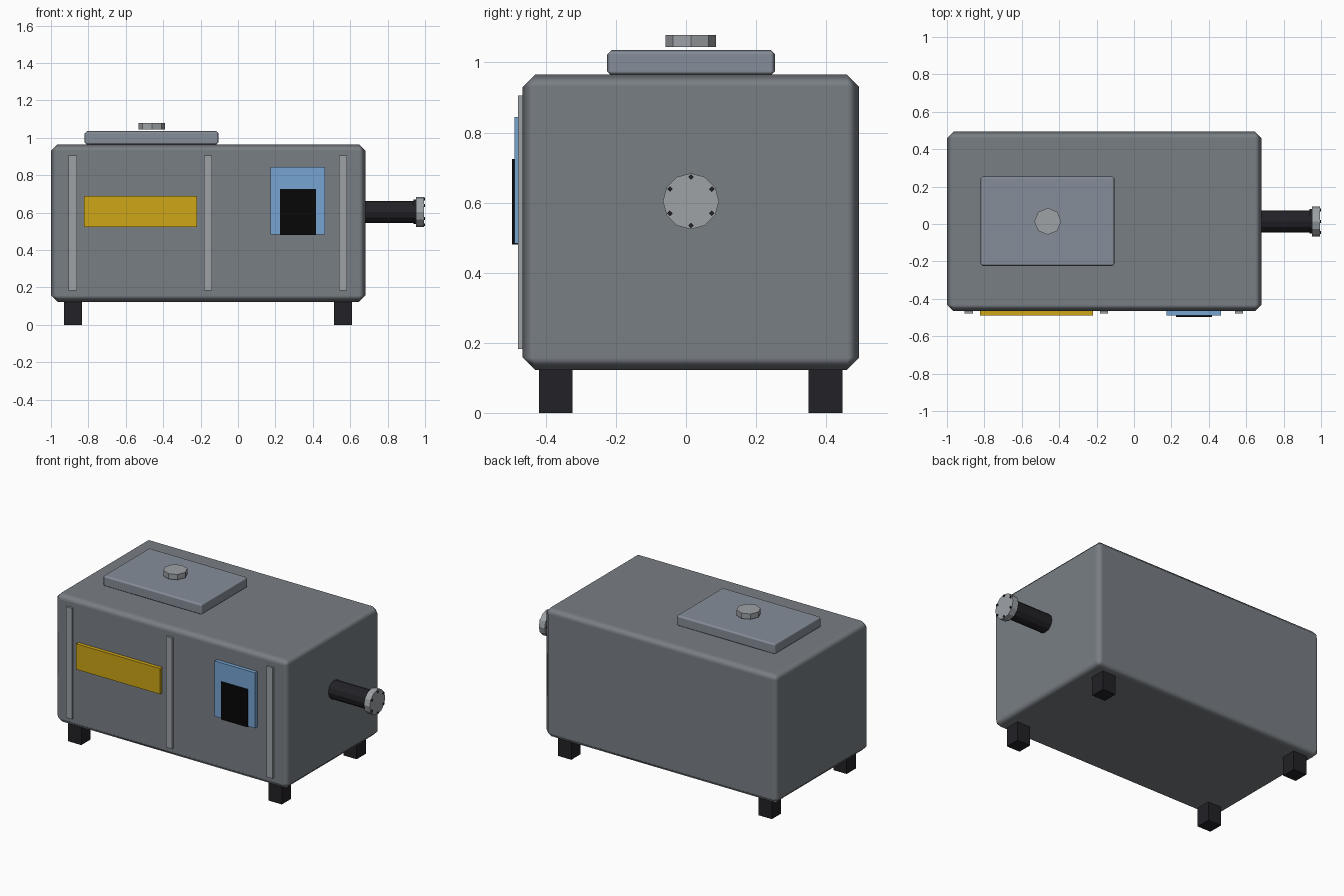
import bpy
from math import pi, sin, cos

if "Cube" in bpy.data.objects:
    bpy.data.objects.remove(bpy.data.objects["Cube"])


def mat(name, r, g, b):
    m = bpy.data.materials.new(name)
    m.diffuse_color = (r, g, b, 1)
    m.use_nodes = True
    m.node_tree.nodes["Principled BSDF"].inputs["Base Color"].default_value = m.diffuse_color
    return m


STEEL = mat("steel_grey", 0.19, 0.21, 0.23)
LID = mat("lid_grey", 0.24, 0.27, 0.32)
TRIM = mat("trim_grey", 0.34, 0.36, 0.38)
RUBBER = mat("dark_rubber", 0.016, 0.016, 0.02)
YELLOW = mat("label_yellow", 0.62, 0.38, 0.008)
BLUE = mat("panel_blue", 0.18, 0.38, 0.65)
BLACK = mat("screen_black", 0.002, 0.002, 0.002)


def box(name, x, y, z, material, bevel=0):
    """Box from (min, max) ranges, with an optional chamfer."""
    bpy.ops.mesh.primitive_cube_add(size=1)
    o = bpy.context.object
    o.name = name
    for v in o.data.vertices:
        v.co = [r[0] + (c + 0.5) * (r[1] - r[0]) for c, r in zip(v.co, (x, y, z))]
    o.data.materials.append(material)
    if bevel:
        bpy.ops.object.shade_smooth()
        m = o.modifiers.new("chamfer", "BEVEL")
        m.width = bevel
        m.segments = 1
        m.harden_normals = True
    return o


def cyl(name, sides, radius, depth, loc, material, along_x=False):
    bpy.ops.mesh.primitive_cylinder_add(vertices=sides, radius=radius, depth=depth,
                                        location=loc,
                                        rotation=(0, pi / 2 if along_x else 0, 0))
    o = bpy.context.object
    o.name = name
    o.data.materials.append(material)
    return o


# Main housing
box("housing", (-1, 0.682), (-0.466, 0.494), (0.123, 0.965), STEEL, 0.035)

# Lid with octagonal knob floating just above it
box("lid", (-0.82, -0.104), (-0.225, 0.254), (0.963, 1.035), LID, 0.012)
cyl("lid_knob", 8, 0.072, 0.035, (-0.461, 0.014, 1.061), TRIM)

# Feet
for side, x in (("left", -0.883), ("right", 0.562)):
    for end, y in (("front", -0.372), ("back", 0.398)):
        box(f"foot_{end}_{side}", (x - 0.048, x + 0.048), (y - 0.048, y + 0.048),
            (0, 0.125), RUBBER)

# Vertical ribs on the front
for i, x in enumerate((-0.883, -0.161, 0.562)):
    box(f"front_rib_{i + 1}", (x - 0.022, x + 0.022), (-0.479, -0.46),
        (0.183, 0.905), TRIM)

# Front label, control panel and screen
box("front_label", (-0.823, -0.22), (-0.49, -0.46), (0.523, 0.69), YELLOW)
box("control_panel", (0.175, 0.465), (-0.49, -0.46), (0.484, 0.845), BLUE)
box("panel_screen", (0.225, 0.416), (-0.497, -0.478), (0.48, 0.725), BLACK)

# Outlet pipe with collar, flange and ring of bolts
PY, PZ = 0.014, 0.604
cyl("outlet_pipe", 12, 0.059, 0.31, (0.815, PY, PZ), RUBBER, True)
cyl("pipe_collar", 12, 0.065, 0.02, (0.947, PY, PZ), RUBBER, True)
cyl("pipe_flange", 12, 0.08, 0.042, (0.974, PY, PZ), TRIM, True)
for i in range(6):
    a = pi / 2 + i * pi / 3
    cyl(f"flange_bolt_{i + 1}", 4, 0.008, 0.014,
        (0.993, PY + 0.069 * cos(a), PZ + 0.069 * sin(a)), RUBBER, True)
